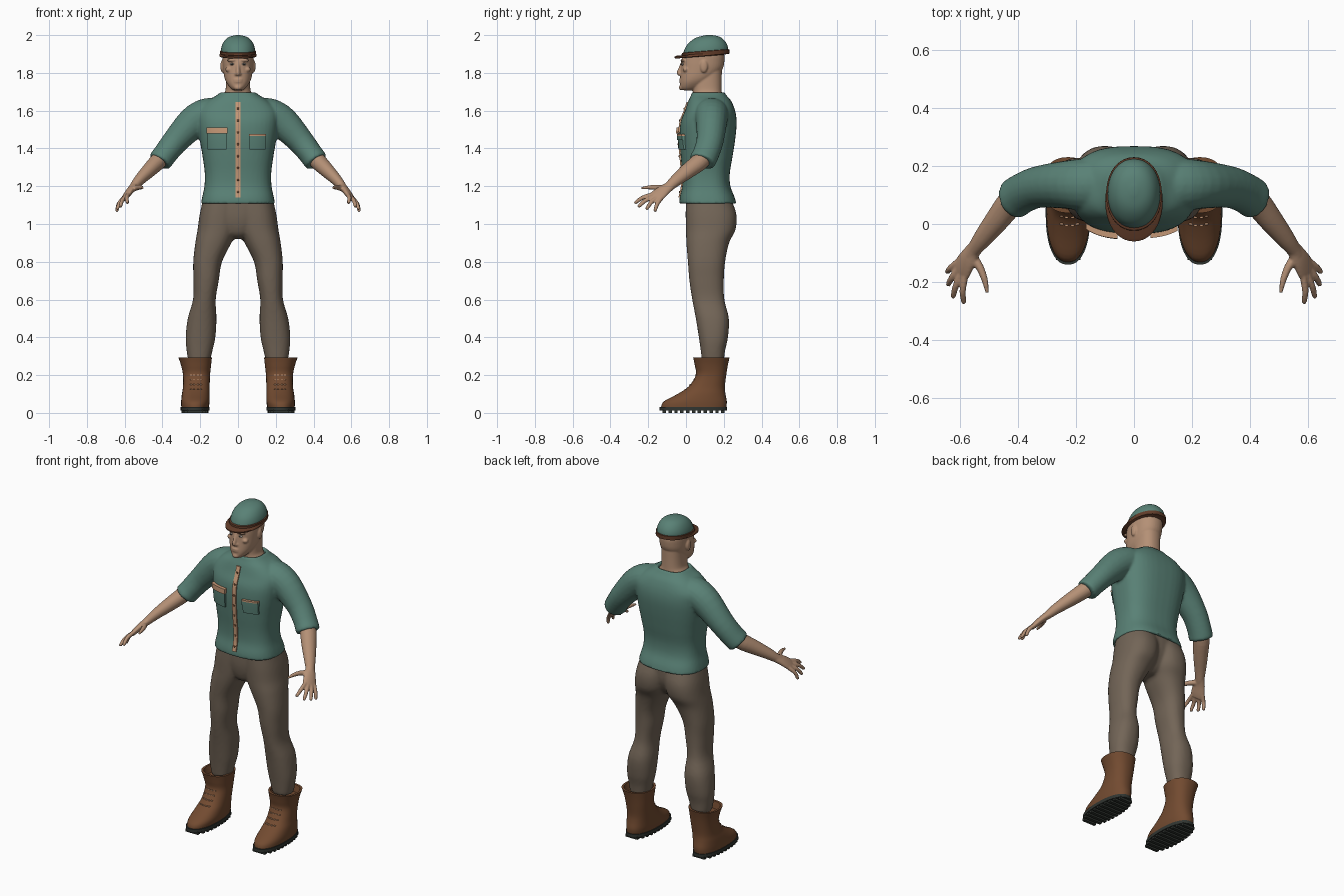
import bpy, bmesh, math
from mathutils import Vector, Matrix

if "Cube" in bpy.data.objects:
    bpy.data.objects.remove(bpy.data.objects["Cube"])


def material(name, *rgb):
    m = bpy.data.materials.new(name)
    m.use_nodes = True
    m.diffuse_color = (*rgb, 1)
    m.node_tree.nodes["Principled BSDF"].inputs["Base Color"].default_value = (*rgb, 1)
    return m


TEAL = material("teal cloth", .1, .22, .18)
PANTS = material("grey brown cloth", .17, .13, .095)
SKIN = material("skin", .46, .28, .18)
BOOT = material("brown leather", .17, .07, .03)
BRIM = material("dark leather", .12, .045, .022)
TAN = material("tan trim", .55, .31, .18)
SOLE = material("black rubber", .03, .035, .03)
WHITE = material("eye white", .5, .45, .4)
DARK = material("dark eye", .03, .025, .02)


def dense(rows, steps=4):
    """Catmull-Rom interpolation of tuples."""
    out = []
    for i in range(len(rows) - 1):
        a, b, c, d = (rows[max(0, min(len(rows) - 1, i + k))] for k in (-1, 0, 1, 2))
        for s in range(steps):
            t = s / steps
            out.append(tuple(
                q + t / 2 * (r - p + t * (2*p - 5*q + 4*r - w + t * (3*q - 3*r + w - p)))
                for p, q, r, w in zip(a, b, c, d)))
    return out + [rows[-1]]


def skin_rings(bm, rings):
    """Closed skin over a list of equal rings."""
    loops = [[bm.verts.new(co) for co in ring] for ring in rings]
    n = len(loops[0])
    for a, b in zip(loops, loops[1:]):
        for i in range(n):
            bm.faces.new((a[i], a[(i + 1) % n], b[(i + 1) % n], b[i]))
    bm.faces.new(loops[0][::-1])
    bm.faces.new(loops[-1])


def stack(bm, rows, power=2.3, seg=40, tilt=0):
    """Horizontal sections; each row is (z, x0, x1, y0, y1)."""
    rings = []
    for z, x0, x1, y0, y1 in rows:
        ring = []
        for i in range(seg):
            a = math.tau * i / seg
            c, s = math.cos(a), math.sin(a)
            x = (x0 + x1) / 2 + (x1 - x0) / 2 * math.copysign(abs(c) ** (2 / power), c)
            y = (y0 + y1) / 2 + (y1 - y0) / 2 * math.copysign(abs(s) ** (2 / power), s)
            ring.append((x, y, z + tilt * (y - .1)))
        rings.append(ring)
    skin_rings(bm, rings)


def tube(bm, pts, ref=(0, 1, 0), seg=20, steps=4):
    """Limb along a path; each point is (x, y, z, radius along ref, other radius)."""
    pts = dense(pts, steps)
    rings = []
    for i, p in enumerate(pts):
        t = (Vector(pts[min(i + 1, len(pts) - 1)][:3]) - Vector(pts[max(i - 1, 0)][:3])).normalized()
        u = Vector(ref)
        u = (u - t * u.dot(t)).normalized()
        v = t.cross(u)
        angles = [math.tau * k / seg for k in range(seg)]
        rings.append([Vector(p[:3]) + u * p[3] * math.cos(a) + v * p[4] * math.sin(a) for a in angles])
    skin_rings(bm, rings)


def ball(bm, pos, size):
    bmesh.ops.create_uvsphere(bm, u_segments=20, v_segments=12, radius=1,
                              matrix=Matrix.Translation(pos) @ Matrix.Diagonal((*size, 1)))


def box(bm, pos, size):
    bmesh.ops.create_cube(bm, size=1, matrix=Matrix.Translation(pos) @ Matrix.Diagonal((*size, 1)))


def finish(name, bm, mat, voxel=0, smooth=0, angle=50):
    bmesh.ops.recalc_face_normals(bm, faces=bm.faces)
    mesh = bpy.data.meshes.new(name)
    bm.to_mesh(mesh)
    bm.free()
    mesh.materials.append(mat)
    ob = bpy.data.objects.new(name, mesh)
    bpy.context.collection.objects.link(ob)
    bpy.ops.object.select_all(action='DESELECT')
    ob.select_set(True)
    bpy.context.view_layer.objects.active = ob
    if voxel:
        mod = ob.modifiers.new("Fuse", 'REMESH')
        mod.mode, mod.voxel_size, mod.use_smooth_shade = 'VOXEL', voxel, True
        mod = ob.modifiers.new("Soften", 'SMOOTH')
        mod.iterations = smooth
    else:
        bpy.ops.object.shade_smooth_by_angle(angle=math.radians(angle))


def sym(rows):
    return [(z, -w, w, a, b) for z, w, a, b in rows]


def side(s, pts):
    return [(s * p[0], *p[1:]) for p in pts]


def front_y(rows, x, z, power):
    """Front surface of a stack at x, z."""
    for a, b in zip(rows, rows[1:]):
        if a[0] <= z <= b[0]:
            t = (z - a[0]) / (b[0] - a[0])
            x0, x1, y0, y1 = (p + t * (q - p) for p, q in zip(a[1:], b[1:]))
            k = min(1, abs((x - (x0 + x1) / 2) / ((x1 - x0) / 2)))
            return (y0 + y1) / 2 - (y1 - y0) / 2 * (1 - k ** power) ** (1 / power)


# Shirt: torso with open hem, fused with the sleeves
torso = dense(sym([(1.105, .196, -.035, .267), (1.14, .19, -.033, .258), (1.2, .178, -.02, .235),
                   (1.27, .176, -.02, .232), (1.36, .188, -.028, .247), (1.46, .205, -.034, .262),
                   (1.54, .215, -.028, .268), (1.6, .212, -.005, .26), (1.65, .165, .012, .24),
                   (1.68, .115, .026, .215), (1.698, .092, .032, .203)]))
bm = bmesh.new()
stack(bm, sym([(1.15, .16, 0, .23), (1.108, .178, -.018, .248)]) + torso
      + sym([(1.695, .078, .046, .19), (1.665, .078, .046, .19)]), 2.7)
for s in (1, -1):
    tube(bm, side(s, [(.1, .135, 1.6, .085, .07), (.17, .135, 1.58, .09, .085), (.24, .135, 1.535, .082, .085),
                      (.33, .127, 1.44, .072, .07), (.385, .105, 1.37, .07, .064), (.413, .086, 1.333, .07, .063),
                      (.412, .087, 1.334, .055, .05), (.385, .105, 1.37, .05, .046)]), steps=3)
finish("shirt", bm, TEAL, .008, 3)


def patch(name, x0, x1, z0, z1, depth, mat):
    """Raised panel that follows the chest."""
    bm = bmesh.new()
    xs = [x0 + (x1 - x0) * i / 8 for i in range(9)]
    count = max(2, round((z1 - z0) / .015))
    rings = []
    for i in range(count + 1):
        z = z0 + (z1 - z0) * i / count
        rings.append([(x, front_y(torso, x, z, 2.7) - depth, z) for x in xs]
                     + [(x, front_y(torso, x, z, 2.7) + .012, z) for x in reversed(xs)])
    skin_rings(bm, rings)
    finish(name, bm, mat, angle=35)


# Placket, buttons and chest pockets
patch("placket", -.013, .013, 1.14, 1.645, .007, TAN)
bm = bmesh.new()
for i in range(8):
    z = 1.17 + i * .063
    ball(bm, (0, front_y(torso, 0, z, 2.7) - .008, z), (.006, .004, .006))
finish("buttons", bm, BOOT)
patch("right_pocket", -.162, -.06, 1.395, 1.485, .012, TEAL)
patch("right_pocket_flap", -.166, -.056, 1.48, 1.51, .02, TAN)
patch("left_pocket", .06, .146, 1.395, 1.455, .01, TEAL)
patch("left_pocket_flap", .057, .149, 1.445, 1.467, .015, TEAL)
patch("left_pocket_trim", .057, .149, 1.467, 1.476, .016, TAN)

# Trousers: two legs fused with the pelvis
leg = dense([(.27, .15, .262, .085, .2), (.33, .135, .272, .078, .207), (.4, .12, .277, .068, .222),
             (.5, .114, .266, .052, .227), (.6, .118, .238, .033, .203), (.7, .102, .236, .018, .2),
             (.8, .085, .237, .01, .207), (.9, .035, .226, .002, .228), (.97, .002, .214, 0, .262),
             (1.05, -.01, .203, -.002, .267), (1.13, -.02, .185, 0, .24)])
bm = bmesh.new()
for s in (1, -1):
    stack(bm, [(z, s * a, s * b, c, d) for z, a, b, c, d in leg])
stack(bm, dense(sym([(.92, .035, .06, .16), (.95, .08, .02, .2), (1.03, .15, 0, .24), (1.13, .18, 0, .245)])))
finish("trousers", bm, PANTS, .009, 4)

# Boots with soles, treads and lacing
shaft = dense([(.028, .155, .3, -.132, .213), (.06, .15, .301, -.118, .216), (.1, .15, .297, -.045, .209),
               (.14, .15, .291, .014, .206), (.2, .148, .291, .052, .213), (.25, .143, .301, .047, .221),
               (.292, .138, .315, .038, .23)])
for s, word in ((1, "left"), (-1, "right")):
    bm = bmesh.new()
    rows = shaft + [(.292, .15, .303, .052, .217), (.25, .15, .29, .06, .21)]
    stack(bm, [(z, s * a, s * b, c, d) for z, a, b, c, d in rows])
    finish(word + "_boot", bm, BOOT)
    bm = bmesh.new()
    rim = sorted((s * .15, s * .304))
    stack(bm, [(z, *rim, -.14, .218) for z in (.012, .032)], 2.3)
    for i in range(11):
        y = -.115 + i * .031
        half = .072 * (1 - abs((y - .039) / .179) ** 2.3) ** (1 / 2.3)
        box(bm, (s * .227, y, .008), (2 * half, .018, .016))
    finish(word + "_sole", bm, SOLE, angle=30)
    bm = bmesh.new()
    for z in (.125, .15, .175, .2):
        for x in (.195, .212, .232, .249):
            box(bm, (s * x, front_y(shaft, x, z, 2.3) - .001, z), (.011, .006, .004))
    finish(word + "_laces", bm, TAN, angle=30)

# Arms with hands and fingers
for s, word in ((1, "left"), (-1, "right")):
    bm = bmesh.new()
    across = (s * .44, .83, -.34)
    tube(bm, side(s, [(.37, .115, 1.39, .045, .045), (.42, .078, 1.335, .048, .045), (.47, .015, 1.285, .043, .039),
                      (.52, -.048, 1.235, .034, .03), (.55, -.088, 1.2, .027, .023),
                      (.562, -.108, 1.187, .026, .02)]))
    tube(bm, side(s, [(.543, -.075, 1.207, .025, .021), (.57, -.118, 1.178, .036, .019),
                      (.59, -.152, 1.15, .042, .016), (.6, -.172, 1.135, .038, .012)]), across)
    tips = [(.585, -.272, 1.11), (.623, -.253, 1.09), (.64, -.21, 1.077), (.643, -.165, 1.066)]
    for i, tip in enumerate(tips):
        base = Vector((.582, -.182, 1.155)).lerp((.608, -.132, 1.135), i / 3)
        mid = base.lerp(tip, .5) + Vector((.006, -.004, .006))
        near = mid.lerp(tip, .9)
        tube(bm, side(s, [(*base, .012, .012), (*mid, .0115, .011), (*near, .009, .009), (*tip, .005, .005)]),
             across, 12)
    tube(bm, side(s, [(.557, -.112, 1.187, .016, .018), (.53, -.15, 1.193, .014, .014), (.513, -.195, 1.194, .011, .011),
                      (.505, -.237, 1.19, .006, .006)]), (0, 0, 1), 12)
    finish(word + "_arm", bm, SKIN, .005, 2)

# Head and neck with facial features
bm = bmesh.new()
stack(bm, dense(sym([(1.708, .024, -.02, .04), (1.722, .042, -.031, .08), (1.75, .062, -.032, .12),
                     (1.78, .073, -.03, .16), (1.82, .079, -.027, .193), (1.86, .082, -.024, .203),
                     (1.9, .082, -.014, .202), (1.94, .07, .015, .18)])), 2.2)
stack(bm, dense(sym([(1.62, .1, .06, .18), (1.665, .09, .045, .19), (1.688, .076, .038, .19), (1.71, .066, .036, .189),
                     (1.76, .064, .036, .189), (1.82, .064, .05, .19)])))
tube(bm, [(0, -.017, 1.86, .008, .008), (0, -.028, 1.83, .009, .009), (0, -.037, 1.802, .012, .011),
          (0, -.032, 1.79, .012, .008)])
ball(bm, (0, -.022, 1.722), (.022, .016, .014))
for z in (1.753, 1.764):
    ball(bm, (0, -.027, z), (.024, .01, .0055))
for s in (1, -1):
    ball(bm, (s * .01, -.03, 1.794), (.009, .009, .008))
    ball(bm, (s * .034, -.016, 1.867), (.027, .014, .008))
    ball(bm, (s * .048, -.002, 1.818), (.02, .016, .014))
    ball(bm, (s * .083, .095, 1.835), (.01, .02, .034))
finish("head", bm, SKIN, .005, 2)
for name, mat, size, y in (("eyes", WHITE, (.012, .008, .006), -.018), ("pupils", DARK, (.005, .003, .005), -.025)):
    bm = bmesh.new()
    for s in (1, -1):
        ball(bm, (s * .031, y, 1.846), size)
    finish(name, bm, mat)

# Cap: dome, band and peak
bm = bmesh.new()
stack(bm, dense(sym([(1.9, .09, -.016, .222), (1.925, .09, -.01, .223), (1.952, .082, .004, .213),
                     (1.976, .066, .03, .193), (1.991, .043, .06, .167), (1.999, .01, .1, .13)])), 2.1, tilt=.06)
finish("cap", bm, TEAL)
bm = bmesh.new()
stack(bm, sym([(1.89, .09, -.015, .222), (1.892, .096, -.024, .23), (1.914, .096, -.022, .229),
               (1.917, .088, -.012, .22)]), 2.1, tilt=.08)
stack(bm, sym([(1.888, .094, -.055, .21), (1.891, .099, -.06, .215), (1.898, .099, -.06, .215),
               (1.903, .094, -.05, .21)]), 2.1, tilt=.08)
finish("cap_band_and_peak", bm, BRIM)
